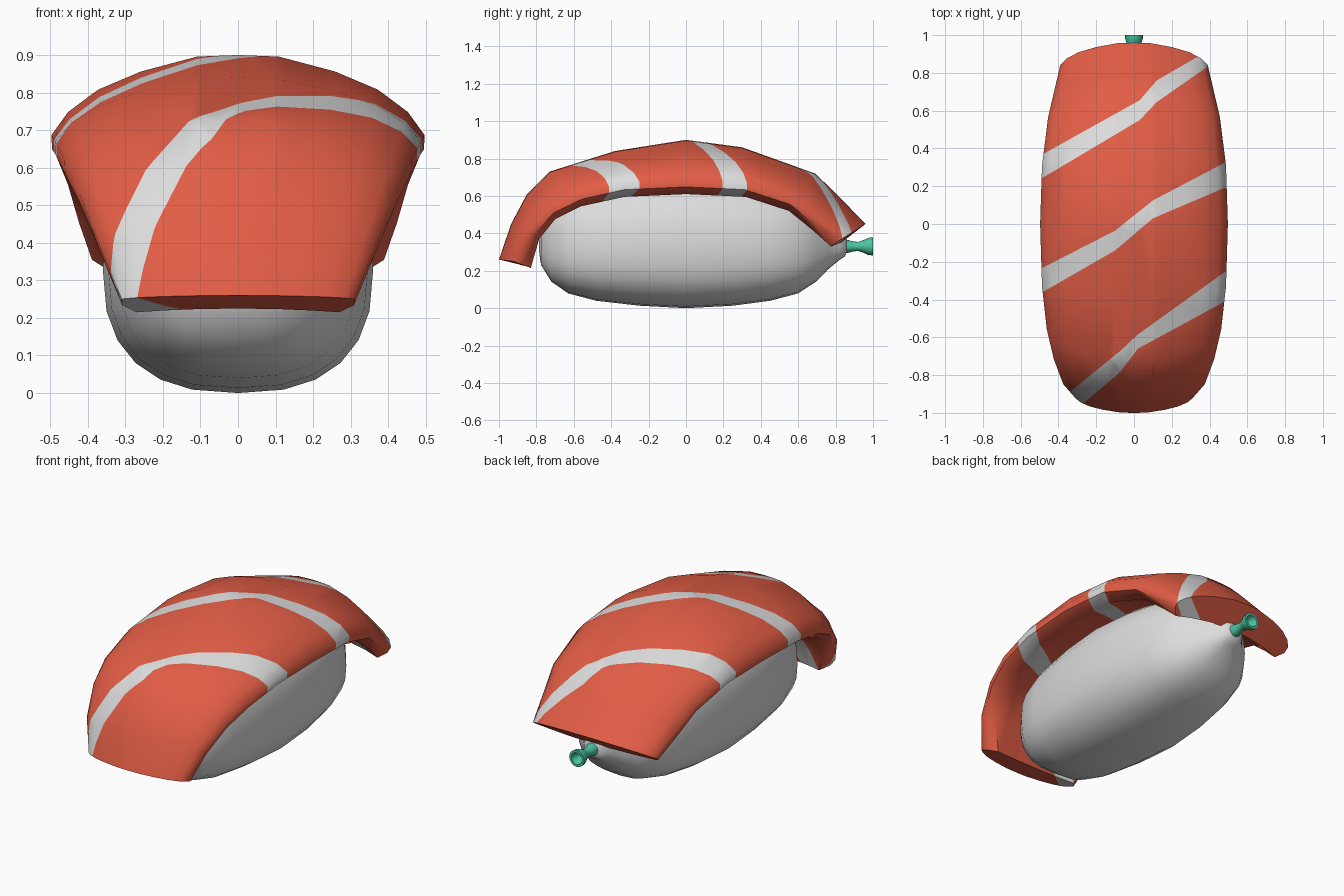
import bpy, bmesh, math
from mathutils import Vector

if "Cube" in bpy.data.objects:
    bpy.data.objects.remove(bpy.data.objects["Cube"])


def material(name, rgb):
    m = bpy.data.materials.new(name)
    m.diffuse_color = (*rgb, 1)
    m.use_nodes = True
    m.node_tree.nodes["Principled BSDF"].inputs["Base Color"].default_value = m.diffuse_color
    return m


white = material("rice white", (0.72, 0.72, 0.72))
salmon = material("salmon orange", (0.76, 0.11, 0.06))
green = material("valve green", (0.07, 0.55, 0.36))


def loft(rings, caps=True):
    """Bridge equal-length point rings into a closed bmesh."""
    bm = bmesh.new()
    vs = [[bm.verts.new(p) for p in r] for r in rings]
    n = len(vs[0])
    for a, b in zip(vs, vs[1:]):
        for i in range(n):
            j = (i + 1) % n
            bm.faces.new((a[i], a[j], b[j], b[i]))
    if caps:
        ends = [bm.faces.new(vs[0][::-1]), bm.faces.new(vs[-1])]
        bmesh.ops.triangulate(bm, faces=ends)
    bmesh.ops.recalc_face_normals(bm, faces=bm.faces[:])
    return bm


def finish(bm, name, mats, angle):
    me = bpy.data.meshes.new(name)
    bm.to_mesh(me)
    bm.free()
    ob = bpy.data.objects.new(name, me)
    bpy.context.collection.objects.link(ob)
    for m in mats:
        me.materials.append(m)
    bpy.ops.object.select_all(action='DESELECT')
    ob.select_set(True)
    bpy.context.view_layer.objects.active = ob
    bpy.ops.object.shade_smooth_by_angle(angle=math.radians(angle))
    return ob


# Rice body: rounded rings along y (y, size fraction), tapering into a neck at the back
rings = []
for y, f in [(-.785, .10), (-.775, .30), (-.72, .57), (-.63, .76), (-.48, .88), (-.25, .96),
             (0, 1), (.25, .96), (.45, .88), (.6, .76), (.7, .56), (.76, .37), (.82, .22),
             (.85, .16), (.86, .08)]:
    ring = []
    for k in range(24):
        a = math.tau * k / 24
        c, s = math.cos(a), math.sin(a)
        e = 0.8
        x = 0.36 * f * math.copysign(abs(c) ** e, c)
        z = (0.33 if s < 0 else 0.38) * f * math.copysign(abs(s) ** e, s)
        ring.append((x, y, 0.33 + z))
    rings.append(ring)
finish(loft(rings), "rice_body", [white], 60)

# Salmon slab stations: top centre, rim, lower rim, underside centre as (y, z); rim half widths
stations = [
    ((-1.0, .26), (-.92, .25), (-.83, .215), (-.85, .225), .31, .27),
    ((-.935, .45), (-.845, .41), (-.785, .37), (-.78, .39), .375, .33),
    ((-.85, .61), (-.71, .54), (-.70, .475), (-.68, .53), .425, .37),
    ((-.73, .73), (-.55, .615), (-.56, .545), (-.54, .62), .462, .40),
    ((-.38, .84), (-.33, .665), (-.33, .595), (-.33, .66), .487, .42),
    ((0, .9), (0, .68), (0, .61), (0, .69), .497, .43),
    ((.3, .86), (.31, .665), (.32, .595), (.32, .66), .487, .42),
    ((.69, .72), (.56, .585), (.55, .52), (.54, .59), .455, .39),
    ((.79, .625), (.69, .485), (.68, .415), (.69, .50), .425, .37),
    ((.96, .45), (.84, .375), (.775, .33), (.83, .35), .39, .35),
]
top = [(0, 0), (.22, .02), (.52, .20), (.75, .42), (.91, .69), (1, .97)]
rings = []
for C, E, B, I, w, wb in stations:
    C, E, B, I = map(Vector, (C, E, B, I))
    half = [(w * u, C.lerp(E, d)) for u, d in top]
    half += [(w * .97 + wb * .03, E.lerp(B, .45)), (wb, B),
             (wb * .75, B.lerp(I, .45)), (wb * .4, B.lerp(I, .85)), (0, I)]
    ring = [(x, p.x, p.y) for x, p in half]
    ring += [(-x, p.x, p.y) for x, p in half[-2:0:-1]]
    rings.append(ring)
slab = loft(rings)

# Fat stripes: x breakpoints with lower and upper y limits
stripes = [
    ([-.5, .03, .12, .5], [.235, .55, .645, .91], [.36, .655, .76, .98]),
    ([-.5, -.1, .1, .5], [-.37, -.14, .03, .20], [-.24, -.035, .125, .335]),
    ([-.5, -.07, .02, .5], [-1.15, -.78, -.66, -.40], [-1.02, -.67, -.585, -.24]),
]


def cut(bm, faces, co, no):
    geom = set(faces)
    for f in faces:
        geom.update(f.edges)
        geom.update(f.verts)
    bmesh.ops.bisect_plane(bm, geom=list(geom), dist=1e-5, plane_co=co, plane_no=no)


def limit(xs, ys, x):
    for i in range(3):
        if x <= xs[i + 1] or i == 2:
            return ys[i] + (ys[i + 1] - ys[i]) * (x - xs[i]) / (xs[i + 1] - xs[i])


for xs, lo, hi in stripes:
    for x in xs[1:3]:
        cut(slab, slab.faces[:], (x, 0, 0), (1, 0, 0))
for xs, lo, hi in stripes:
    for ys in (lo, hi):
        for i in range(3):
            part = [f for f in slab.faces
                    if xs[i] - .01 < f.calc_center_median().x < xs[i + 1] + .01
                    and xs[i] < f.calc_center_median().x < xs[i + 1]]
            dx, dy = xs[i + 1] - xs[i], ys[i + 1] - ys[i]
            cut(slab, part, (xs[i], ys[i], 0), (-dy, dx, 0))
for f in slab.faces:
    c = f.calc_center_median()
    f.material_index = int(any(limit(xs, lo, c.x) < c.y < limit(xs, hi, c.x)
                               for xs, lo, hi in stripes))
finish(slab, "salmon_slab", [salmon, white], 50)

# Inflation valve: revolved profile (y, radius) with a hollow flared mouth
profile = [(.83, .036), (.86, .036), (.89, .028), (.92, .024), (.95, .034), (.975, .046),
           (1.0, .048), (1.0, .034), (.97, .026), (.95, .012)]
rings = [[(r * math.cos(math.tau * k / 16), y, .33 + r * math.sin(math.tau * k / 16))
          for k in range(16)] for y, r in profile]
finish(loft(rings), "valve", [green], 45)
